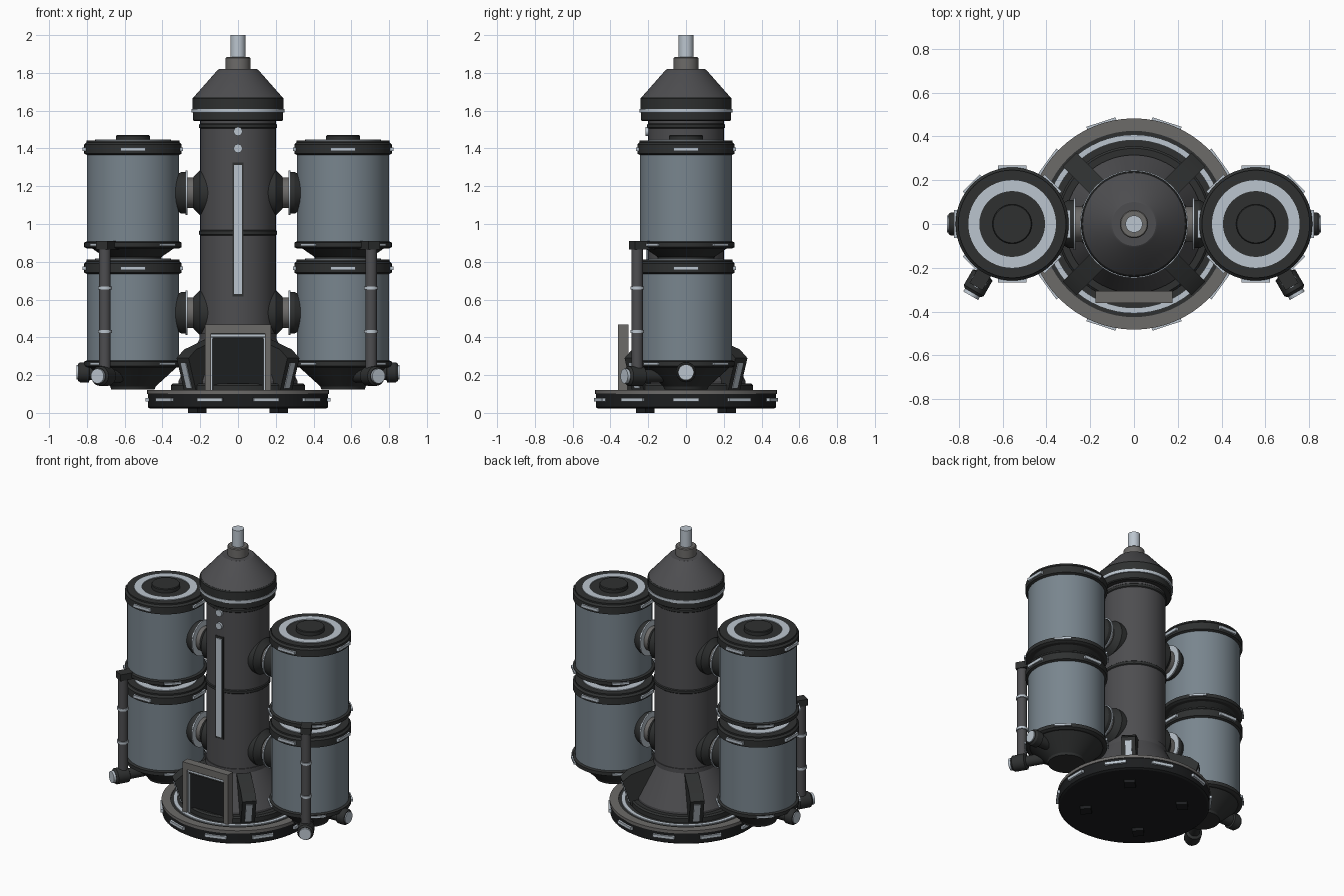
import bpy, bmesh
from math import pi, sin, cos, radians
from mathutils import Vector, Matrix

if "Cube" in bpy.data.objects:
    bpy.data.objects.remove(bpy.data.objects["Cube"])


def material(name, r, g, b):
    m = bpy.data.materials.new(name)
    m.diffuse_color = (r, g, b, 1)
    m.use_nodes = True
    m.node_tree.nodes["Principled BSDF"].inputs["Base Color"].default_value = m.diffuse_color
    return m


DARK = material("dark", 0.028, 0.03, 0.03)
BLACK = material("black", 0.012, 0.013, 0.014)
COLUMN = material("column_grey", 0.075, 0.075, 0.08)
GREY = material("mid_grey", 0.15, 0.145, 0.14)
TANK = material("tank_blue", 0.19, 0.235, 0.27)
LIGHT = material("light", 0.5, 0.56, 0.62)


def finish(bm, name, mat, matrix):
    bmesh.ops.recalc_face_normals(bm, faces=bm.faces)
    mesh = bpy.data.meshes.new(name)
    bm.to_mesh(mesh)
    bm.free()
    mesh.materials.append(mat)
    ob = bpy.data.objects.new(name, mesh)
    ob.matrix_world = matrix
    bpy.context.collection.objects.link(ob)
    return ob


def lathe(name, profile, mat, at=(0, 0, 0), axis=(0, 0, 1), n=64, closed=False):
    """Spin (radius, height) points round an axis; closed makes a hollow ring."""
    bm = bmesh.new()
    rings = [[bm.verts.new((r * cos(2 * pi * i / n), r * sin(2 * pi * i / n), z))
              for i in range(n)] for r, z in profile]
    pairs = list(zip(rings, rings[1:]))
    if closed:
        pairs.append((rings[-1], rings[0]))
    else:
        bm.faces.new(rings[0])
        bm.faces.new(rings[-1])
    for a, b in pairs:
        for i in range(n):
            j = (i + 1) % n
            bm.faces.new((a[i], a[j], b[j], b[i]))
    rot = Vector(axis).to_track_quat('Z', 'Y').to_matrix().to_4x4()
    return finish(bm, name, mat, Matrix.Translation(at) @ rot)


def cyl(name, r, z0, z1, mat, at=(0, 0, 0), axis=(0, 0, 1), n=64):
    return lathe(name, [(r, z0), (r, z1)], mat, at, axis, n)


def ring(name, r0, r1, z0, z1, mat, at=(0, 0, 0)):
    return lathe(name, [(r0, z0), (r1, z0), (r1, z1), (r0, z1)], mat, at, closed=True)


def box(name, lo, hi, mat, matrix=Matrix()):
    bm = bmesh.new()
    lo, hi = Vector(lo), Vector(hi)
    bmesh.ops.create_cube(bm, size=1)
    for v in bm.verts:
        v.co = (lo + hi) / 2 + Vector(a * b for a, b in zip(v.co, hi - lo))
    return finish(bm, name, mat, matrix)


def prism(name, pts, width, mat, angle):
    """Extrude a (radius, height) outline sideways, then turn it round z."""
    bm = bmesh.new()
    a, b = [[bm.verts.new((r, y, z)) for r, z in pts] for y in (-width / 2, width / 2)]
    bm.faces.new(a)
    bm.faces.new(b)
    for i in range(len(pts)):
        j = (i + 1) % len(pts)
        bm.faces.new((a[i], a[j], b[j], b[i]))
    return finish(bm, name, mat, Matrix.Rotation(angle, 4, 'Z'))


def studs(name, count, start, r, z, w, h, at=(0, 0, 0)):
    for k in range(count):
        turn = Matrix.Rotation(radians(start + 360 * k / count), 4, 'Z')
        box(name, (r - 0.03, -w / 2, z - h / 2), (r, w / 2, z + h / 2), LIGHT,
            Matrix.Translation(at) @ turn)


# round base with rim lights and feet
lathe("base_disc", [(0.465, 0.022), (0.477, 0.03), (0.477, 0.105)], BLACK)
ring("base_rim", 0.425, 0.482, 0.1, 0.12, GREY)
cyl("base_deck", 0.43, 0.1, 0.115, DARK)
ring("base_light_ring", 0.382, 0.408, 0.11, 0.122, LIGHT)
lathe("base_step", [(0.355, 0.11), (0.355, 0.145), (0.345, 0.155)], DARK)
studs("base_rim_light", 10, 0, 0.489, 0.07, 0.14, 0.02)
for k in range(4):
    box("foot", (0.27, -0.035, 0), (0.34, 0.035, 0.03), BLACK,
        Matrix.Rotation(radians(45 + 90 * k), 4, 'Z'))

# central column and head
lathe("column_flare", [(0.315, 0.15), (0.315, 0.17), (0.205, 0.39), (0.205, 0.42)], COLUMN)
cyl("column", 0.2, 0.38, 1.56, COLUMN)
for z in (0.94, 1.505):
    lathe("column_band", [(0.2, z), (0.206, z + 0.005), (0.206, z + 0.022), (0.2, z + 0.027)], DARK)
lathe("head_collar", [(0.232, 1.545), (0.238, 1.55), (0.238, 1.61), (0.242, 1.61),
                      (0.242, 1.665), (0.236, 1.672)], DARK)
ring("head_light_ring", 0.22, 0.246, 1.59, 1.61, LIGHT)
lathe("head_cone", [(0.236, 1.67), (0.108, 1.815), (0.1, 1.82)], COLUMN)
lathe("mast_socket", [(0.065, 1.815), (0.065, 1.88), (0.06, 1.885)], GREY)
cyl("mast", 0.039, 1.88, 2.0, LIGHT)

# front light strip and buttons
box("strip_frame", (-0.03, -0.205, 0.615), (0.03, -0.18, 1.325), DARK)
box("light_strip", (-0.021, -0.212, 0.63), (0.021, -0.18, 1.312), LIGHT)
for z in (1.40, 1.49):
    cyl("button", 0.023, 0.18, 0.215, LIGHT, (0, 0, z), (0, -1, 0), 32)

# doorway
for s in (-1, 1):
    x0, x1 = sorted((s * 0.142, s * 0.175))
    box("door_frame_side", (x0, -0.36, 0.115), (x1, -0.305, 0.43), GREY)
    x0, x1 = sorted((s * 0.135, s * 0.163))
    box("door_light_side", (x0, -0.352, 0.115), (x1, -0.31, 0.40), LIGHT)
box("door_frame_top", (-0.175, -0.36, 0.42), (0.175, -0.305, 0.467), GREY)
box("door_lintel", (-0.143, -0.345, 0.39), (0.143, -0.31, 0.42), DARK)
box("door_light_top", (-0.143, -0.352, 0.405), (0.143, -0.31, 0.415), LIGHT)
box("door_panel", (-0.14, -0.33, 0.115), (0.14, -0.306, 0.42), BLACK)

# four diagonal braces with light strips
for k in range(4):
    a = radians(45 + 90 * k)
    prism("brace", [(0.17, 0.40), (0.36, 0.335), (0.415, 0.29), (0.36, 0.12), (0.2, 0.12)],
          0.09, DARK, a)
    prism("brace_light", [(0.35, 0.265), (0.413, 0.265), (0.369, 0.13), (0.3, 0.13)],
          0.04, LIGHT, a)

for s in (-1, 1):
    at = (s * 0.556, 0, 0)
    # stacked tanks: bodies, bands, necks
    for z0, z1 in ((0.26, 0.76), (0.89, 1.39)):
        cyl("tank_body", 0.243, z0, z1, TANK, at)
        lathe("tank_top_band", [(0.243, z1 - 0.025), (0.258, z1 - 0.018), (0.258, z1 + 0.03),
                                (0.246, z1 + 0.042), (0.246, z1 + 0.052)], DARK, at)
        studs("tank_top_light", 4, 0, 0.266, z1 + 0.006, 0.13, 0.02, at)
        lathe("tank_bottom_band", [(0.243, z0 - 0.02), (0.258, z0 - 0.012),
                                   (0.258, z0 + 0.012), (0.243, z0 + 0.018)], DARK, at)
        studs("tank_bottom_light", 4, 45, 0.265, z0, 0.11, 0.014, at)
    lathe("tank_neck", [(0.15, 0.8), (0.15, 0.825), (0.23, 0.88)], DARK, at)
    lathe("tank_bottom_cone", [(0.115, 0.125), (0.12, 0.14), (0.235, 0.245)], DARK, at)
    ring("tank_light_ring", 0.15, 0.2, 1.43, 1.447, LIGHT, at)
    ring("neck_light_ring", 0.15, 0.2, 0.80, 0.817, LIGHT, at)
    lathe("tank_cap", [(0.09, 1.43), (0.09, 1.465), (0.086, 1.47)], DARK, at)

    # couplings between column and tanks
    for z in (0.53, 1.165):
        c, ax = (0, 0, z), (s, 0, 0)
        lathe("coupling_inner", [(0.12, 0.13), (0.12, 0.2), (0.085, 0.235)], DARK, c, ax)
        cyl("coupling_pipe", 0.08, 0.15, 0.34, GREY, c, ax)
        cyl("coupling_light", 0.118, 0.268, 0.277, LIGHT, c, ax)
        lathe("coupling_outer", [(0.11, 0.275), (0.11, 0.3), (0.09, 0.335), (0.09, 0.38)], DARK, c, ax)

    # outer side valve
    v = (0, 0, 0.215)
    lathe("side_valve", [(0.042, 0.7), (0.042, 0.785), (0.053, 0.79), (0.053, 0.835), (0.045, 0.847)],
          DARK, v, (s, 0, 0), 32)
    cyl("side_valve_face", 0.039, 0.83, 0.854, LIGHT, v, (s, 0, 0), 32)

    # drain pipe at the front outer corner
    d = Vector((s * 0.5, -0.866, 0))
    p = Vector(at) + d * 0.298
    cyl("drain_pipe", 0.031, 0.19, 0.895, COLUMN, p, n=32)
    for z in (0.43, 0.66):
        ring("drain_clamp", 0.02, 0.037, z - 0.008, z + 0.008, LIGHT, p)
    box("drain_elbow", (0.2, -0.034, 0.865), (0.33, 0.034, 0.91), DARK,
        Matrix.Translation(at) @ d.to_track_quat('X', 'Z').to_matrix().to_4x4())
    c = Vector(at) + Vector((0, 0, 0.195))
    lathe("drain_valve", [(0.035, 0.15), (0.035, 0.262), (0.052, 0.27), (0.052, 0.35), (0.042, 0.362)],
          DARK, c, d, 32)
    cyl("drain_valve_face", 0.039, 0.34, 0.378, LIGHT, c, d, 32)

# smooth the round parts while keeping hard edges
bpy.ops.object.select_all(action='SELECT')
bpy.context.view_layer.objects.active = bpy.data.objects["column"]
bpy.ops.object.shade_smooth_by_angle(angle=radians(25))
